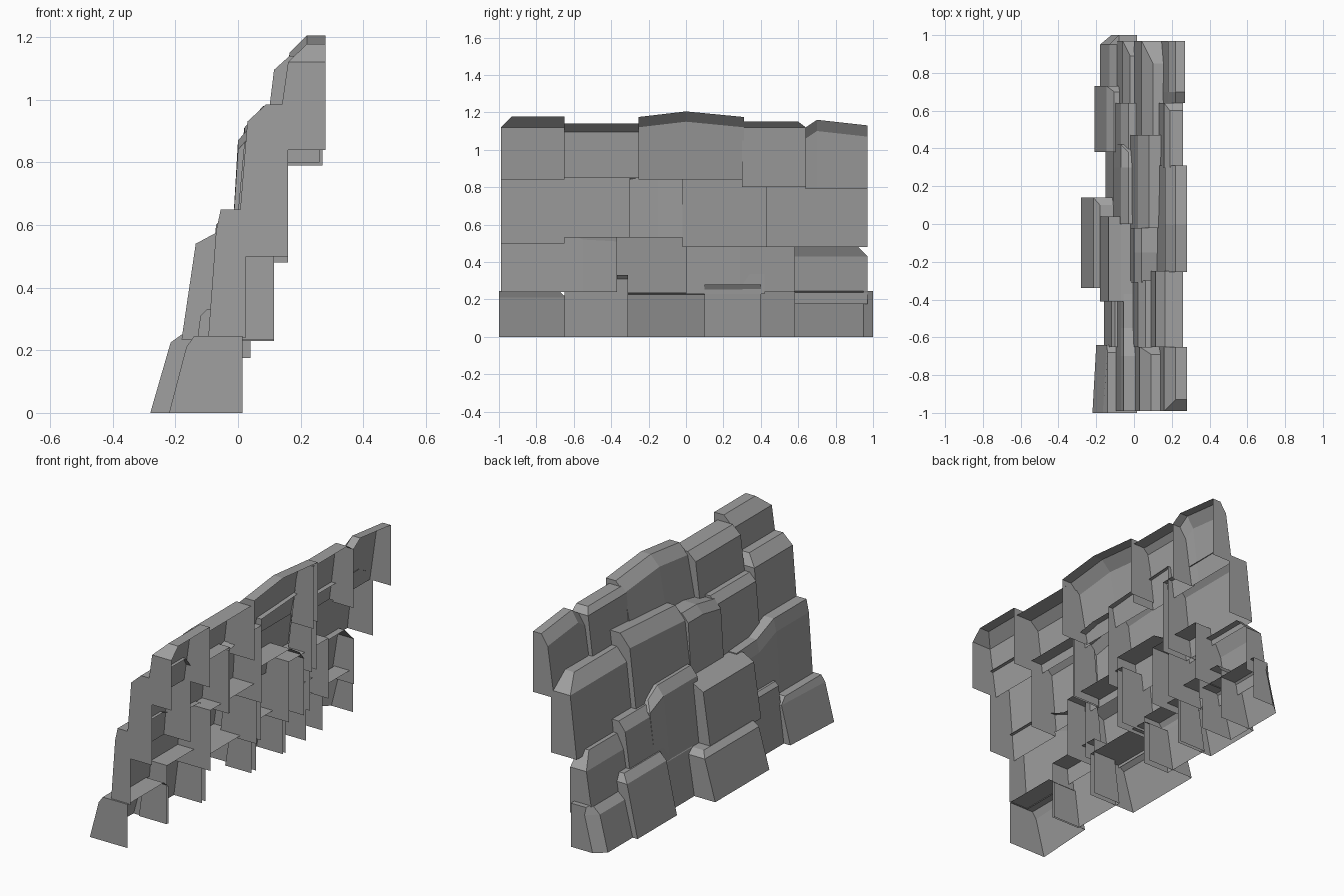
import bpy
import bmesh

default_cube = bpy.data.objects.get("Cube")
if default_cube:
    bpy.data.objects.remove(default_cube, do_unlink=True)

# One plain rock colour
rock = bpy.data.materials.new("rock_grey")
rock.use_nodes = True
rock.diffuse_color = (0.35, 0.35, 0.35, 1)
rock.node_tree.nodes["Principled BSDF"].inputs["Base Color"].default_value = rock.diffuse_color


def stone(name, span, foot, brow, crest, back, bevel=(0, 0), rise=None, retreat=None):
    """Open-backed stone shell. span: y stations; foot, brow, crest: (x, z) profile;
    back: x of the open rear; bevel: crest inset at each end;
    rise / retreat: height and depth offset at each station."""
    rise = rise or [0] * len(span)
    retreat = retreat or [0] * len(span)
    bm = bmesh.new()
    rings = []
    last = len(span) - 1
    for i, y in enumerate(span):
        dz, dx = rise[i], retreat[i]
        top_y = y + bevel[0] if i == 0 else y - bevel[1] if i == last else y
        rings.append([
            bm.verts.new((foot[0] + dx, y, foot[1])),
            bm.verts.new((brow[0] + dx, y, brow[1] + dz)),
            bm.verts.new((crest[0], top_y, crest[1] + dz)),
            bm.verts.new((back, top_y, crest[1] + dz)),
        ])

    # Face, sloping brow and flat top
    for a, b in zip(rings, rings[1:]):
        for j in range(len(a) - 1):
            bm.faces.new((a[j], a[j + 1], b[j + 1], b[j]))

    # End walls, with a sloping shoulder where bevelled
    for i in (0, last):
        ring, y = rings[i], span[i]
        heel = bm.verts.new((back, y, foot[1]))
        if bevel[0 if i == 0 else 1]:
            shoulder = bm.verts.new((back, y, brow[1] + rise[i]))
            polys = [[ring[0], ring[1], shoulder, heel],
                     [ring[1], ring[2], ring[3], shoulder]]
        else:
            polys = [ring + [heel]]
        for poly in polys:
            bm.faces.new(poly[::-1] if i == 0 else poly)

    mesh = bpy.data.meshes.new(name)
    bm.to_mesh(mesh)
    bm.free()
    mesh.materials.append(rock)
    obj = bpy.data.objects.new(name, mesh)
    bpy.context.collection.objects.link(obj)
    return obj


# Bottom course
rear = 0.015
stone("bottom_stone_right_end", span=(-1, -0.64), foot=(-0.22, 0), brow=(-0.165, 0.21),
      crest=(-0.14, 0.245), back=rear, bevel=(0, 0.04), retreat=(0, 0.02))
stone("bottom_stone_recessed", span=(-0.65, -0.31), foot=(-0.16, 0), brow=(-0.12, 0.31),
      crest=(-0.1, 0.33), back=rear)
stone("bottom_stone_proud", span=(-0.34, 0.14), foot=(-0.28, 0), brow=(-0.215, 0.225),
      crest=(-0.18, 0.25), back=rear, bevel=(0, 0.04))
stone("bottom_stone_middle", span=(0.1, 0.4), foot=(-0.15, 0), brow=(-0.11, 0.25),
      crest=(-0.09, 0.28), back=rear)
stone("bottom_stone_tall", span=(0.38, 0.73), foot=(-0.21, 0), brow=(-0.145, 0.29),
      crest=(-0.105, 0.33), back=rear, bevel=(0, 0.03))
stone("bottom_stone_left_end", span=(0.58, 0.95, 1), foot=(-0.18, 0), brow=(-0.13, 0.2),
      crest=(-0.08, 0.245), back=rear, retreat=(0, 0, 0.06))

# Second course
rear = 0.115
stone("second_stone_right_end", span=(-0.99, -0.7, -0.55, -0.37), foot=(-0.095, 0.24),
      brow=(-0.07, 0.58), crest=(-0.055, 0.65), back=0.025, rise=(0, 0, -0.06, -0.07))
stone("second_stone_broad", span=(-0.41, 0.04), foot=(-0.18, 0.235), brow=(-0.135, 0.54),
      crest=(-0.07, 0.575), back=rear)
stone("second_stone_peaked", span=(0, 0.3, 0.42), foot=(-0.11, 0.23), brow=(-0.07, 0.6),
      crest=(-0.03, 0.65), back=rear, bevel=(0, 0.04), rise=(0, 0, -0.05))
stone("second_stone_narrow", span=(0.29, 0.64), foot=(-0.11, 0.24), brow=(-0.07, 0.53),
      crest=(-0.03, 0.58), back=rear)
stone("second_stone_left_end", span=(0.58, 0.97), foot=(-0.1, 0.175), brow=(-0.06, 0.43),
      crest=(-0.02, 0.51), back=0.04, bevel=(0, 0.08))

# Third course
rear = 0.16
stone("third_stone_right_end", span=(-0.99, -0.65), foot=(-0.005, 0.5), brow=(0.03, 0.93),
      crest=(0.09, 0.985), back=rear, bevel=(0, 0.04))
stone("third_stone_low", span=(-0.65, -0.3), foot=(-0.01, 0.53), brow=(0.02, 0.86),
      crest=(0.06, 0.9), back=rear)
stone("third_stone_narrow", span=(-0.31, -0.15, -0.02), foot=(-0.02, 0.53), brow=(0, 0.87),
      crest=(0.04, 0.915), back=rear, rise=(-0.03, 0, 0))
stone("third_stone_tall", span=(-0.02, 0.47), foot=(-0.03, 0.48), brow=(0.02, 0.88),
      crest=(0.08, 0.95), back=rear, rise=(0, 0.03))
stone("third_stone_left_end", span=(0.43, 0.97), foot=(0, 0.48), brow=(0.04, 0.83),
      crest=(0.1, 0.9), back=rear, bevel=(0, 0.12))

# Top course
stone("top_stone_right_end", span=(-0.99, -0.65), foot=(0.12, 0.84), brow=(0.16, 1.12),
      crest=(0.22, 1.178), back=0.28, bevel=(0.06, 0))
stone("top_stone_low", span=(-0.65, -0.25), foot=(0.085, 0.85), brow=(0.115, 1.095),
      crest=(0.165, 1.14), back=0.26)
stone("top_stone_gabled", span=(-0.255, 0, 0.31), foot=(0.11, 0.84), brow=(0.165, 1.15),
      crest=(0.22, 1.205), back=0.28, rise=(-0.03, 0, -0.03))
stone("top_stone_small", span=(0.3, 0.64), foot=(0.12, 0.8), brow=(0.16, 1.12),
      crest=(0.19, 1.15), back=0.26, bevel=(0, 0.04))
stone("top_stone_left_end", span=(0.64, 0.7, 0.97), foot=(0.14, 0.79), brow=(0.18, 1.1),
      crest=(0.22, 1.16), back=0.27, rise=(-0.04, 0, -0.03))
